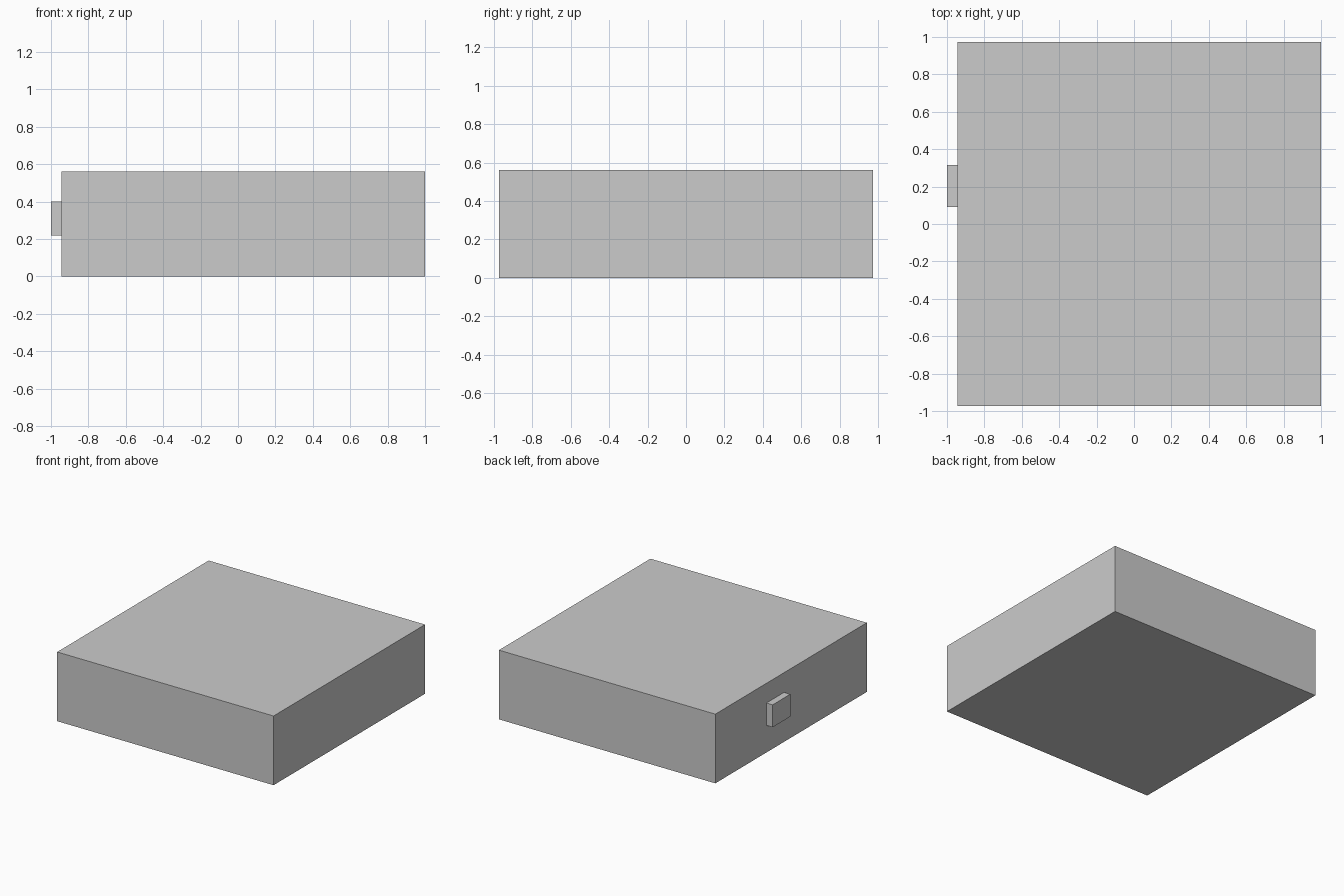
import bpy

if "Cube" in bpy.data.objects:
    bpy.data.objects.remove(bpy.data.objects["Cube"])


def box(name, lo, hi):
    """Axis-aligned box between two opposite corners."""
    centre = [(a + b) / 2 for a, b in zip(lo, hi)]
    bpy.ops.mesh.primitive_cube_add(size=1, location=centre)
    obj = bpy.context.object
    obj.name = name
    obj.scale = [b - a for a, b in zip(lo, hi)]
    bpy.ops.object.transform_apply(location=False, rotation=False, scale=True)
    return obj


# Main block
box("body", (-0.944, -0.972, 0), (1, 0.972, 0.562))

# Small tab on the left side, touching the block
box("side_tab", (-1, 0.09, 0.22), (-0.944, 0.316, 0.402))
